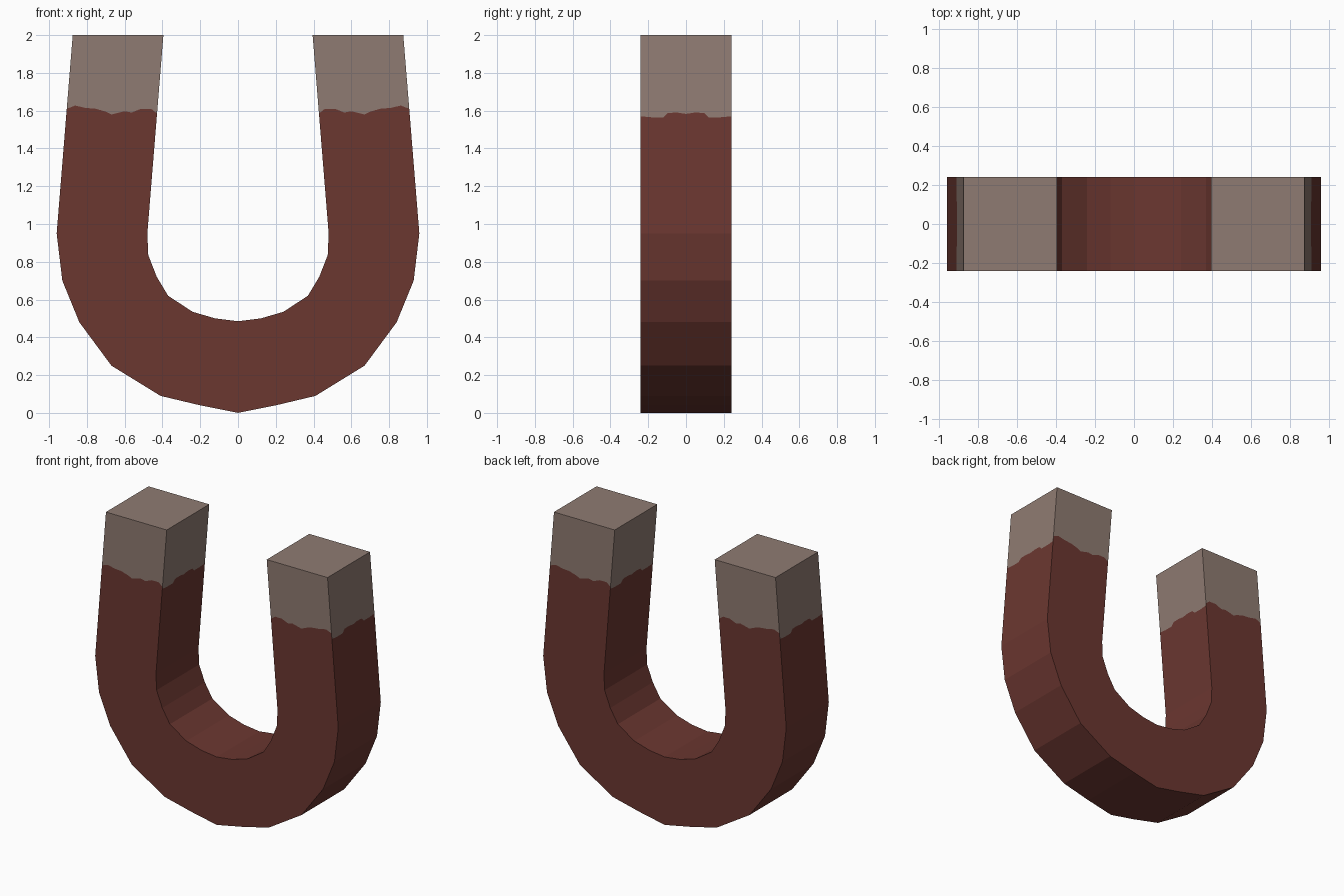
import bpy
import bmesh
from mathutils import Vector

if "Cube" in bpy.data.objects:
    bpy.data.objects.remove(bpy.data.objects["Cube"])

D = 0.24            # half depth
TOP, BEND = 2.0, 0.95

# Right half of the bend, from bottom centre up to the start of the leg
outer = [(0, 0), (0.2, 0.04), (0.41, 0.09), (0.67, 0.25), (0.84, 0.48), (0.93, 0.70), (0.96, BEND)]
inner = [(0, 0.485), (0.12, 0.5), (0.24, 0.535), (0.37, 0.62), (0.43, 0.72), (0.475, 0.835), (0.48, BEND)]

# Ragged paint edge: (fraction across the face, height)
edge_front = [(0, 1.61), (0.09, 1.627), (0.2, 1.615), (0.32, 1.61), (0.43, 1.595), (0.5, 1.58),
              (0.64, 1.597), (0.72, 1.59), (0.82, 1.61), (0.93, 1.61), (1, 1.585)]
edge_side = [(0, 1.57), (0.12, 1.565), (0.25, 1.565), (0.3, 1.588), (0.4, 1.59), (0.5, 1.583),
             (0.6, 1.59), (0.7, 1.588), (0.75, 1.565), (0.88, 1.565), (1, 1.57)]


def material(name, rgb):
    m = bpy.data.materials.new(name)
    m.diffuse_color = (*rgb, 1)
    m.use_nodes = True
    m.node_tree.nodes["Principled BSDF"].inputs["Base Color"].default_value = m.diffuse_color
    return m


def face(bm, pts, out):
    """Add a face whose normal points along out."""
    f = bm.faces.new([bm.verts.new(p) for p in pts])
    f.normal_update()
    if f.normal.dot(Vector(out)) < 0:
        f.normal_flip()


def leg_point(base_x, y, z):
    """Legs lean inwards towards the top."""
    return (base_x - 0.085 * (z - BEND) / (TOP - BEND), y, z)


def leg_wall(a, b, edge, out):
    """One leg wall between corners a and b, split along the paint edge."""
    def at(t, z):
        return leg_point(a[0] + (b[0] - a[0]) * t, a[1] + (b[1] - a[1]) * t, z)
    for (t0, z0), (t1, z1) in zip(edge, edge[1:]):
        face(body, [at(t0, BEND), at(t1, BEND), at(t1, z1), at(t0, z0)], out)
        face(tips, [at(t0, z0), at(t1, z1), at(t1, TOP), at(t0, TOP)], out)


def finish(bm, name, mat):
    bmesh.ops.remove_doubles(bm, verts=bm.verts, dist=1e-4)
    me = bpy.data.meshes.new(name)
    bm.to_mesh(me)
    bm.free()
    me.materials.append(mat)
    ob = bpy.data.objects.new(name, me)
    bpy.context.collection.objects.link(ob)
    ob.modifiers.new("mirror", 'MIRROR').use_axis[0] = True


body, tips = bmesh.new(), bmesh.new()

# Curved bend
for (o0, i0), (o1, i1) in zip(zip(outer, inner), list(zip(outer, inner))[1:]):
    away = (o0[0] + o1[0] - i0[0] - i1[0], 0, o0[1] + o1[1] - i0[1] - i1[1])
    for y in (-D, D):
        face(body, [(p[0], y, p[1]) for p in (o0, o1, i1, i0)], (0, y, 0))
    for p, q, s in ((o0, o1, 1), (i0, i1, -1)):
        face(body, [(p[0], -D, p[1]), (q[0], -D, q[1]), (q[0], D, q[1]), (p[0], D, p[1])],
             [c * s for c in away])

# Straight leg walls with bare metal tips
for y in (-D, D):
    leg_wall((0.96, y), (0.48, y), edge_front, (0, y, 0))
for x, s in ((0.96, 1), (0.48, -1)):
    leg_wall((x, -D), (x, D), edge_side, (s, 0, 0))

# Tip end cap
face(tips, [leg_point(x, y, TOP) for x, y in ((0.48, -D), (0.96, -D), (0.96, D), (0.48, D))], (0, 0, 1))

finish(body, "magnet_body", material("dark red paint", (0.147, 0.038, 0.030)))
finish(tips, "pole_tips", material("bare metal grey", (0.275, 0.198, 0.168)))
